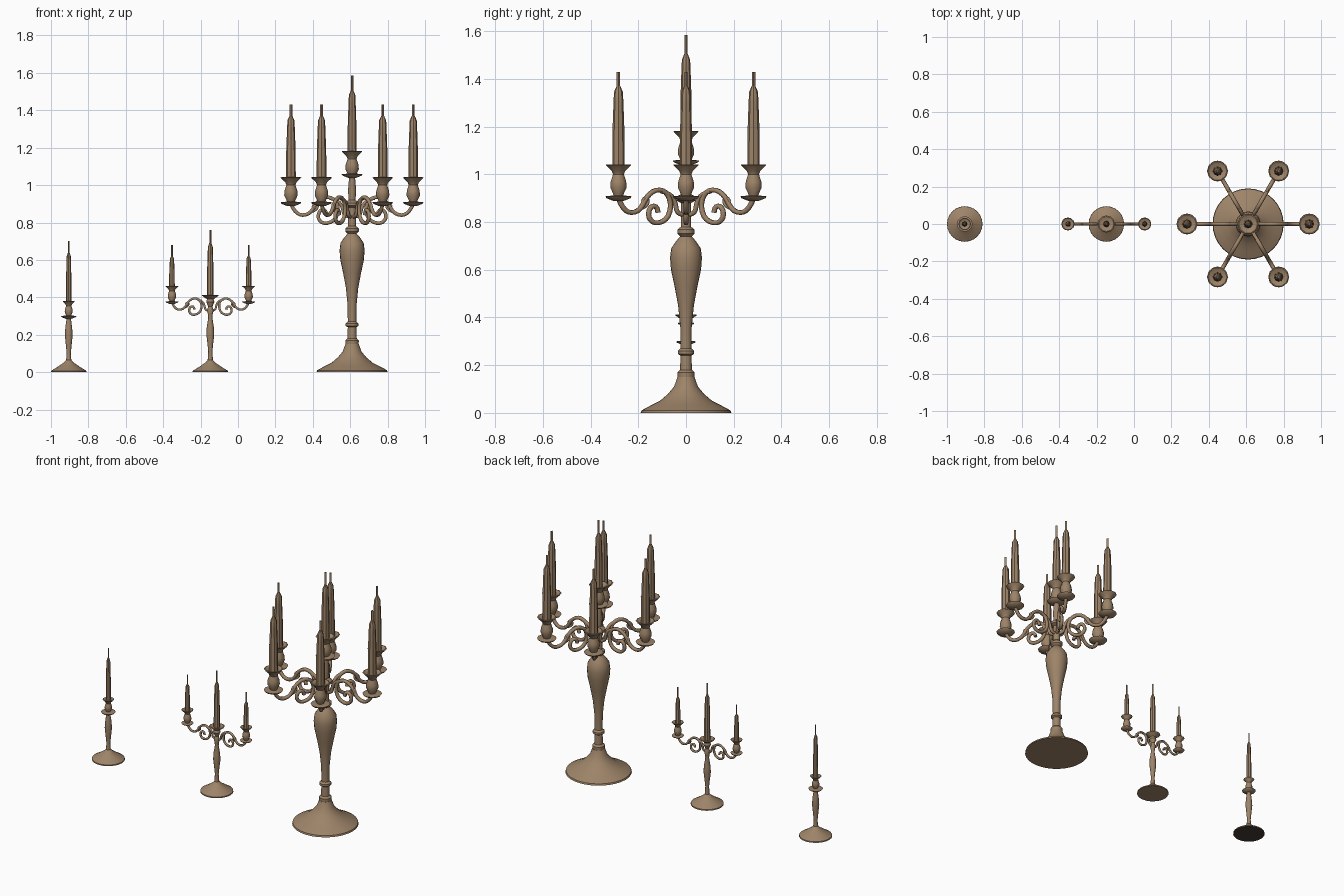
import bpy, bmesh, math
from mathutils import Vector

if "Cube" in bpy.data.objects:
    bpy.data.objects.remove(bpy.data.objects["Cube"])


def material(name, rgb):
    m = bpy.data.materials.new(name)
    m.use_nodes = True
    m.diffuse_color = (*rgb, 1)
    m.node_tree.nodes["Principled BSDF"].inputs["Base Color"].default_value = (*rgb, 1)
    return m


BRONZE = material("warm_bronze", (0.34, 0.23, 0.14))
DARK = material("dark_underside", (0.06, 0.045, 0.035))


def lathe(name, profile, at, sides=16, scale=1.0, angle=35):
    """Turn (radius, height) pairs around a vertical axis, with closed ends."""
    bm = bmesh.new()
    rings = []
    for r, z in profile:
        rings.append([bm.verts.new((r * scale * math.cos(math.tau * i / sides),
                                    r * scale * math.sin(math.tau * i / sides),
                                    z * scale)) for i in range(sides)])
    for a, b in zip(rings, rings[1:]):
        for i in range(sides):
            j = (i + 1) % sides
            bm.faces.new((a[i], a[j], b[j], b[i]))
    bm.faces.new(rings[0][::-1])
    bm.faces.new(rings[-1])
    mesh = bpy.data.meshes.new(name)
    bm.to_mesh(mesh)
    bm.free()
    mesh.materials.append(BRONZE)
    ob = bpy.data.objects.new(name, mesh)
    ob.location = at
    bpy.context.collection.objects.link(ob)
    bpy.ops.object.select_all(action="DESELECT")
    ob.select_set(True)
    bpy.context.view_layer.objects.active = ob
    bpy.ops.object.shade_smooth_by_angle(angle=math.radians(angle))
    return ob


def scroll(name, points, at, turn, thickness, scale=1.0):
    """Thin wrought strand through (reach, height) points in an upright plane."""
    cu = bpy.data.curves.new(name, "CURVE")
    cu.dimensions = "3D"
    cu.bevel_depth = thickness
    cu.bevel_resolution = 1
    cu.resolution_u = 3
    cu.use_fill_caps = True
    sp = cu.splines.new("NURBS")
    sp.points.add(len(points) - 1)
    sp.use_endpoint_u = True
    sp.order_u = 3
    for p, (r, z) in zip(sp.points, points):
        p.co = (r * scale, 0, z * scale, 1)
    cu.materials.append(BRONZE)
    ob = bpy.data.objects.new(name, cu)
    ob.location = at
    ob.rotation_euler.z = turn
    bpy.context.collection.objects.link(ob)


def candle(name, at, radius, height, wick):
    """Tapered candle with a slim four-sided wick."""
    r, h = radius, height
    lathe(name, [(r, 0), (r * 0.97, h * 0.45), (r * 0.8, h * 0.8), (r * 0.72, h * 0.93),
                 (r * 0.3, h)], at, 8)
    lathe(name + "_wick", [(r * 0.28, -0.01), (r * 0.28, wick)],
          Vector(at) + Vector((0, 0, h)), 4)


# Drip plate and flared cup shared by every arm
PLATE = [(0.02, -0.012), (0.05, 0), (0.056, 0.008), (0.02, 0.012)]
CUP = [(0.018, 0), (0.024, 0.02), (0.036, 0.045), (0.034, 0.07), (0.024, 0.1),
       (0.03, 0.115), (0.056, 0.14), (0.05, 0.142), (0.022, 0.128)]
# Arm strands, with heights measured from the drip plate
ARM = [(0.327, 0), (0.31, -0.04), (0.27, -0.065), (0.22, -0.05), (0.19, 0.01), (0.14, 0.04),
       (0.09, 0.025), (0.07, -0.03), (0.09, -0.09), (0.15, -0.11), (0.185, -0.08),
       (0.175, -0.035), (0.14, -0.03), (0.135, -0.06)]
BRACE = [(0.015, -0.07), (0.045, -0.065), (0.05, -0.02), (0.075, 0.02), (0.12, 0.03)]
CURL = [(0.22, -0.045), (0.19, -0.035), (0.18, -0.005), (0.205, 0.005), (0.21, -0.015)]


def branches(prefix, x, plate_z, count, scale, candle_r, candle_h, wick):
    """Ring of arms, each holding a plate, cup and candle."""
    for i in range(count):
        turn = math.tau * i / count
        tag = f"{prefix}_{i + 1}"
        hub = Vector((x, 0, plate_z))
        end = hub + Vector((math.cos(turn), math.sin(turn), 0)) * 0.327 * scale
        for part, pts, t in (("arm", ARM, 0.011), ("brace", BRACE, 0.010), ("curl", CURL, 0.007)):
            scroll(f"{tag}_{part}", pts, hub, turn, t * scale, scale)
        lathe(tag + "_drip_plate", PLATE, end, 12, scale)
        lathe(tag + "_cup", CUP, end, 10, scale)
        candle(tag + "_candle", end + Vector((0, 0, 0.125 * scale)), candle_r, candle_h, wick)


# Large six-armed candelabrum
BIG = 0.61
lathe("large_base", [(0.19, 0), (0.187, 0.01), (0.15, 0.03), (0.11, 0.05), (0.075, 0.08),
                     (0.05, 0.11), (0.036, 0.15)], (BIG, 0, 0), 32)
lathe("large_stem", [(0.035, 0.15), (0.036, 0.17), (0.025, 0.18), (0.023, 0.24), (0.034, 0.247),
                     (0.034, 0.26), (0.023, 0.27), (0.024, 0.36), (0.033, 0.45), (0.048, 0.53),
                     (0.063, 0.6), (0.067, 0.65), (0.062, 0.69), (0.042, 0.72), (0.024, 0.74),
                     (0.036, 0.752), (0.036, 0.768), (0.022, 0.78), (0.02, 0.88), (0.04, 0.89),
                     (0.04, 0.905), (0.018, 0.92), (0.022, 0.97), (0.016, 1.04)], (BIG, 0, 0), 20)
lathe("large_centre_drip_plate", PLATE, (BIG, 0, 1.05), 12)
lathe("large_centre_cup", CUP, (BIG, 0, 1.04), 10)
candle("large_centre_candle", (BIG, 0, 1.165), 0.024, 0.34, 0.08)
branches("large_branch", BIG, 0.9, 6, 1.0, 0.026, 0.345, 0.06)

# Medium two-armed candelabrum
MID = -0.148
FOOT = [(0.095, 0), (0.094, 0.007), (0.06, 0.028), (0.025, 0.052), (0.014, 0.065)]
lathe("medium_base", FOOT, (MID, 0, 0), 24)
lathe("medium_stem", [(0.014, 0.065), (0.011, 0.11), (0.015, 0.15), (0.021, 0.2), (0.019, 0.24),
                      (0.011, 0.29), (0.013, 0.31), (0.018, 0.33), (0.011, 0.35),
                      (0.022, 0.375), (0.018, 0.39), (0.046, 0.41), (0.04, 0.413),
                      (0.016, 0.405)], (MID, 0, 0), 12)
candle("medium_centre_candle", (MID, 0, 0.4), 0.018, 0.29, 0.07)
branches("medium_branch", MID, 0.372, 2, 0.627, 0.015, 0.17, 0.06)

# Small single candlestick
SMALL = -0.905
foot = lathe("small_base", FOOT, (SMALL, 0, 0), 24)
foot.data.materials.append(DARK)
for f in foot.data.polygons:
    if f.normal.z < -0.9:
        f.material_index = 1
lathe("small_stem", [(0.014, 0.065), (0.011, 0.1), (0.016, 0.15), (0.021, 0.2), (0.018, 0.24),
                     (0.011, 0.29)], (SMALL, 0, 0), 12)
lathe("small_drip_plate", PLATE, (SMALL, 0, 0.294), 12, 0.75)
lathe("small_cup", CUP, (SMALL, 0, 0.294), 10, 0.6)
candle("small_candle", (SMALL, 0, 0.37), 0.015, 0.27, 0.06)
